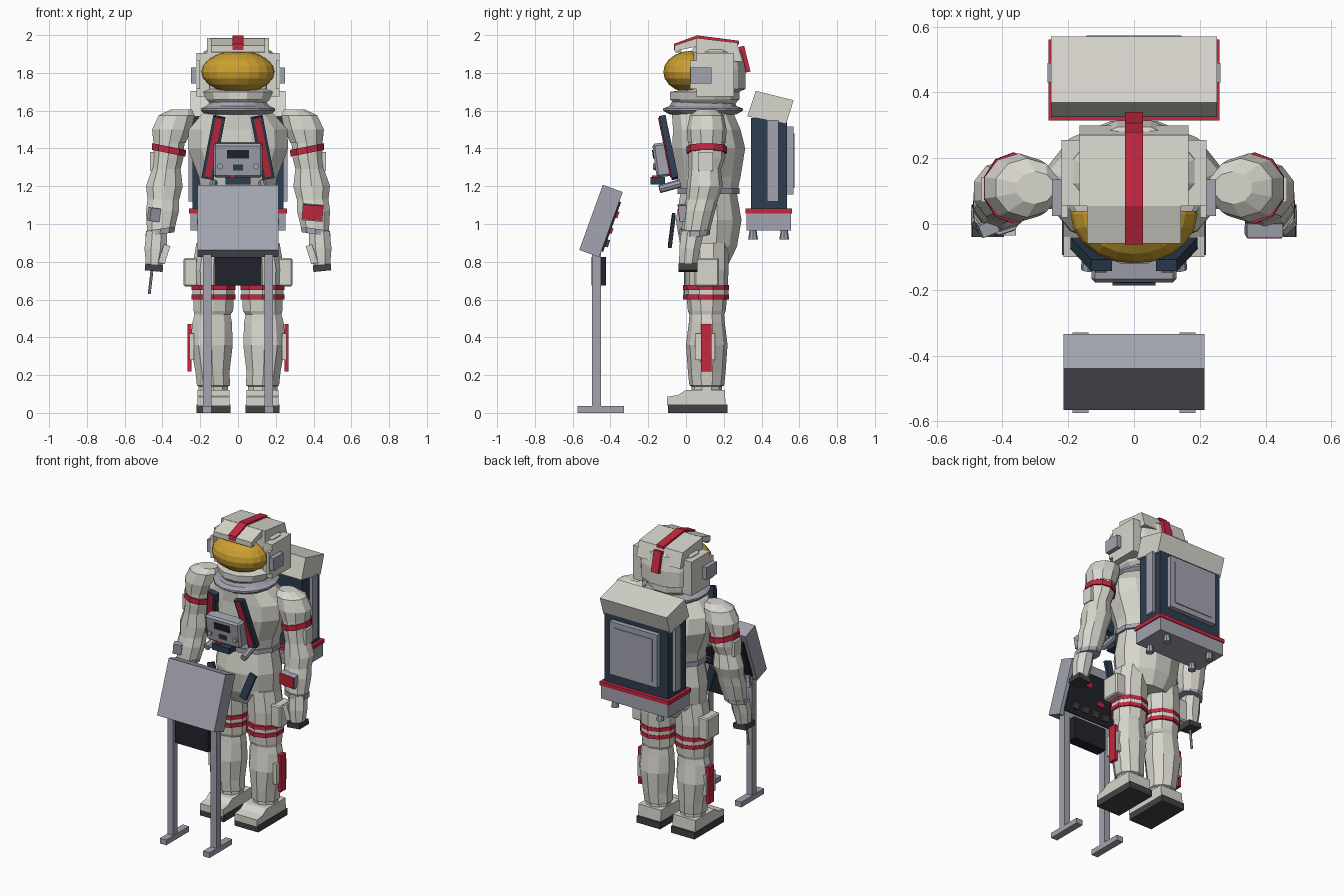
import bpy, bmesh
from math import sin, cos, pi
from mathutils import Matrix, Vector, Euler

cube = bpy.data.objects.get("Cube")
if cube:
    bpy.data.objects.remove(cube, do_unlink=True)


def material(name, red, green, blue):
    mat = bpy.data.materials.new(name)
    mat.use_nodes = True
    colour = (red, green, blue, 1)
    mat.diffuse_color = colour
    shader = next(n for n in mat.node_tree.nodes if n.type == 'BSDF_PRINCIPLED')
    shader.inputs["Base Color"].default_value = colour
    return mat


white = material("suit white", .68, .67, .61)
grey = material("blue grey metal", .36, .37, .43)
red = material("red trim", .56, .02, .05)
navy = material("navy panel", .026, .047, .08)
gold = material("gold visor", .6, .35, .03)
dark = material("dark rubber", .055, .055, .06)
black = material("black panel", .016, .016, .025)


def finish(name, bm, mat):
    bmesh.ops.recalc_face_normals(bm, faces=bm.faces)
    mesh = bpy.data.meshes.new(name)
    bm.to_mesh(mesh)
    bm.free()
    mesh.materials.append(mat)
    obj = bpy.data.objects.new(name, mesh)
    bpy.context.collection.objects.link(obj)
    return obj


def box(name, mat, centre, size, turn=(0, 0, 0), frame=Matrix(), bevel=0):
    """Box, optionally turned, placed inside a tilted frame."""
    bm = bmesh.new()
    place = Matrix.LocRotScale(Vector(centre), Euler(turn), Vector(size))
    bmesh.ops.create_cube(bm, size=1, matrix=frame @ place)
    if bevel:
        bmesh.ops.bevel(bm, geom=bm.edges[:], offset=bevel, segments=1, affect='EDGES')
    return finish(name, bm, mat)


def loft(name, mat, rings, sides=12, slope=0):
    """Skin through elliptical rings given as x, y, z, x radius, y radius."""
    bm = bmesh.new()
    loops = []
    for x, y, z, rx, ry in rings:
        angles = [(i + .5) * 2 * pi / sides for i in range(sides)]
        loops.append([bm.verts.new((x + rx * cos(a), y + ry * sin(a), z + slope * rx * cos(a)))
                      for a in angles])
    for low, high in zip(loops, loops[1:]):
        for i in range(sides):
            j = (i + 1) % sides
            bm.faces.new((low[i], low[j], high[j], high[i]))
    bm.faces.new(loops[0][::-1])
    bm.faces.new(loops[-1])
    return finish(name, bm, mat)


def prism(name, mat, outline, x, half):
    """Side outline of y, z points extruded across x."""
    bm = bmesh.new()
    face = bm.faces.new([bm.verts.new((x - half, y, z)) for y, z in outline])
    new = bmesh.ops.extrude_face_region(bm, geom=[face])["geom"]
    bmesh.ops.translate(bm, vec=(2 * half, 0, 0),
                        verts=[v for v in new if isinstance(v, bmesh.types.BMVert)])
    return finish(name, bm, mat)


def rod(name, mat, start, end, radius, tip=None, sides=8):
    start, end = Vector(start), Vector(end)
    axis = end - start
    bm = bmesh.new()
    place = Matrix.Translation((start + end) / 2) @ axis.to_track_quat('Z', 'Y').to_matrix().to_4x4()
    bmesh.ops.create_cone(bm, cap_ends=True, segments=sides, radius1=radius,
                          radius2=tip or radius, depth=axis.length, matrix=place)
    return finish(name, bm, mat)


def central(y, *rows):
    return [(0, y + dy, z, rx, ry) for dy, z, rx, ry in rows]


# Torso, waist and neck
loft("torso", white, central(.12, (0, .79, .16, .11), (0, .88, .215, .155), (0, 1.02, .225, .18),
     (0, 1.16, .2, .155), (0, 1.25, .215, .175), (0, 1.4, .275, .2), (-.01, 1.5, .27, .185),
     (-.03, 1.58, .2, .17), (-.03, 1.6, .17, .15)))
loft("waist_ring", grey, central(.12, (0, 1.16, .215, .17), (0, 1.19, .215, .17)))
loft("neck_ring", grey, central(.09, (0, 1.58, .18, .18), (0, 1.6, .2, .215),
     (0, 1.612, .2, .215), (0, 1.625, .17, .18), (0, 1.645, .15, .17)), 16)

# Helmet with open face, visor and padded cover
loft("helmet", white, central(.1, (0, 1.635, .15, .165), (0, 1.66, .175, .19), (0, 1.7, .19, .19),
     (.07, 1.715, .2, .15), (.07, 1.82, .205, .15), (.06, 1.91, .19, .14), (.05, 1.95, .13, .1)))
bm = bmesh.new()
bmesh.ops.create_uvsphere(bm, u_segments=20, v_segments=10, radius=1,
                          matrix=Matrix.LocRotScale(Vector((0, .03, 1.805)), None, Vector((.193, .15, .112))))
bmesh.ops.bisect_plane(bm, geom=bm.verts[:] + bm.edges[:] + bm.faces[:], plane_co=(0, .04, 0),
                       plane_no=(0, 1, 0), clear_outer=True)
finish("visor", bm, gold)
prism("helmet_top", white, [(.055, 1.87), (.055, 1.985), (.27, 1.96), (.3, 1.86)], 0, .165)
prism("helmet_brim", white, [(-.06, 1.915), (-.06, 1.945), (.06, 1.985), (.06, 1.94)], 0, .143)
box("brim_edge", grey, (0, -.04, 1.913), (.285, .03, .012))
prism("stripe_brim", red, [(-.063, 1.92), (-.063, 1.954), (.055, 1.997), (.055, 1.98)], 0, .028)
prism("stripe_top", red, [(.055, 1.98), (.055, 1.999), (.28, 1.97), (.28, 1.95)], 0, .028)
box("stripe_back", red, (0, .31, 1.872), (.056, .03, .14), (.24, 0, 0))

# Backpack
box("pack_body", navy, (0, .44, 1.31), (.48, .19, .5))
prism("pack_cap", white, [(.37, 1.705), (.57, 1.655), (.53, 1.53), (.325, 1.57)], 0, .252)
box("pack_trim", red, (0, .438, 1.068), (.52, .245, .026))
box("pack_base", grey, (0, .438, 1.01), (.505, .235, .09))
box("pack_back_panel", grey, (0, .548, 1.335), (.36, .04, .36))
box("pack_back_inset", grey, (0, .57, 1.335), (.29, .008, .29))

# Chest unit leaning with the harness
chest = Matrix.Translation((0, -.125, 1.34)) @ Matrix.Rotation(.13, 4, 'X')
box("chest_unit", grey, (0, 0, 0), (.26, .085, .18), frame=chest, bevel=.012)
box("chest_display", black, (0, -.044, .035), (.115, .008, .045), frame=chest)
box("chest_switch", navy, (0, -.044, -.035), (.055, .008, .03), frame=chest)
box("chest_lower_block", navy, (0, -.15, 1.228), (.13, .075, .04))
box("chest_lower_tab", red, (-.03, -.155, 1.25), (.025, .05, .012))

# Console: stand, sloped housing, controls facing the figure
desk = Matrix.Translation((0, -.45, 1.016)) @ Matrix.Rotation(-.348, 4, 'X')
box("console_housing", grey, (0, 0, 0), (.43, .112, .367), frame=desk)
box("console_panel", black, (0, .06, -.01), (.38, .012, .28), frame=desk)
box("console_lower_box", black, (0, -.462, .75), (.25, .075, .15))
box("console_button_bar", red, (.08, .07, .06), (.09, .012, .035), frame=desk)
box("console_button", red, (-.06, .07, -.03), (.05, .012, .03), frame=desk)
for i in range(4):
    box("console_key", dark, (-.12 + .08 * i, .072, -.1), (.045, .018, .04), frame=desk)

for s, side in ((1, "left"), (-1, "right")):
    def part(label):
        return side + "_" + label

    def limb(*rows):
        return [(s * x, y, z, rx, ry) for x, y, z, rx, ry in rows]

    # Helmet sides, pack sides, harness
    box(part("helmet_cover"), white, (s * .185, .155, 1.79), (.07, .2, .23))
    box(part("ear_unit"), grey, (s * .225, .08, 1.787), (.05, .11, .085))
    box(part("ear_mount"), white, (s * .21, .1, 1.79), (.02, .16, .15))
    box(part("pack_pillar"), grey, (s * .245, .46, 1.335), (.035, .06, .43))
    for y in (.355, .52):
        rod(part("pack_foot"), grey, (s * .17, y, .97), (s * .17, y, .918), .018, .026)
    lean = (.2, -s * .19, 0)
    box(part("harness"), navy, (s * .13, -.092, 1.405), (.065, .035, .34), lean)
    box(part("harness_stripe"), red, (s * .13, -.098, 1.408), (.034, .035, .32), lean)
    box(part("hip_strap"), navy, (s * .13, -.075, .965), (.05, .02, .18), (-.12, s * .35, 0))
    rod(part("chest_knob"), grey, (s * .095, -.16, 1.305), (s * .095, -.175, 1.305), .016)
    rod(part("hose_port"), grey, (s * .13, -.03, 1.215), (s * .14, -.14, 1.185), .022)

    # Arm and glove
    loft(part("shoulder"), white, limb((.3, .11, 1.605, .06, .05), (.325, .11, 1.575, .1, .09),
         (.35, .11, 1.5, .11, .105), (.362, .11, 1.43, .09, .1)), 10)
    loft(part("sleeve"), white, limb((.362, .11, 1.46, .085, .095), (.37, .11, 1.35, .085, .098),
         (.38, .1, 1.29, .08, .085), (.39, .1, 1.2, .102, .095), (.395, .085, 1.13, .088, .085),
         (.4, .07, 1.07, .092, .085), (.41, .05, .96, .075, .075)), 10)
    loft(part("armband"), red, limb((.367, .11, 1.375, .094, .108), (.365, .11, 1.41, .094, .108)),
         10, s * .2)
    loft(part("wrist_ring"), grey, limb((.413, .045, .945, .081, .081), (.41, .048, .975, .081, .081)),
         10, -s * .15)
    loft(part("glove"), white, limb((.43, .035, .96, .06, .065), (.435, .02, .87, .065, .06),
         (.445, .01, .77, .045, .05)), 8)
    box(part("fingertips"), dark, (s * .445, .01, .768), (.095, .1, .035), (0, -s * .1, 0))
    box(part("thumb"), white, (s * .39, -.015, .84), (.035, .04, .1), (0, -s * .3, 0))
    box(part("arm_patch"), white, (s * .455, .105, 1.33), (.02, .075, .1))

    # Leg with knee bands
    loft(part("leg"), white, limb((.13, .11, .1, .082, .08), (.13, .11, .14, .082, .08),
         (.13, .11, .145, .092, .092), (.135, .11, .22, .095, .1), (.14, .11, .36, .118, .11),
         (.137, .11, .48, .11, .095), (.135, .11, .52, .1, .092), (.13, .11, .54, .11, .1),
         (.13, .11, .64, .112, .11), (.13, .11, .76, .12, .115), (.12, .11, .9, .105, .115)), 10)
    for z in (.613, .664):
        loft(part("knee_band"), red, limb((.13, .105, z - .013, .122, .122), (.13, .105, z + .013, .122, .122)), 10)
    loft(part("knee_cuff"), white, limb((.13, .108, .62, .117, .117), (.13, .108, .66, .117, .117)), 10)
    box(part("thigh_pocket"), white, (s * .25, .11, .745), (.075, .13, .15), bevel=.008)
    box(part("shin_plate"), white, (s * .245, .1, .35), (.025, .105, .14))
    box(part("shin_stripe"), red, (s * .257, .107, .345), (.022, .055, .25))

    # Boot
    prism(part("boot"), white, [(-.1, .04), (-.1, .085), (-.04, .095), (0, .122), (.205, .122),
          (.21, .04)], s * .13, .085)
    box(part("sole"), dark, (s * .13, .063, .022), (.178, .315, .045))

    # Console leg and foot
    box(part("console_post"), grey, (s * .163, -.474, .45), (.044, .048, .84))
    box(part("console_foot"), grey, (s * .163, -.452, .018), (.048, .245, .036))

# Wrist items and hand tool
box("wrist_checklist", grey, (.395, -.015, 1.06), (.11, .04, .085), (.1, .08, 0))
box("wrist_checklist_cover", red, (.395, -.036, 1.06), (.105, .008, .08), (.1, .08, 0))
box("wrist_watch", grey, (-.445, -.012, 1.05), (.055, .04, .07), (.1, .1, .4))
rod("hand_tool", grey, (-.45, .0, .8), (-.47, -.005, .63), .008, sides=6)
